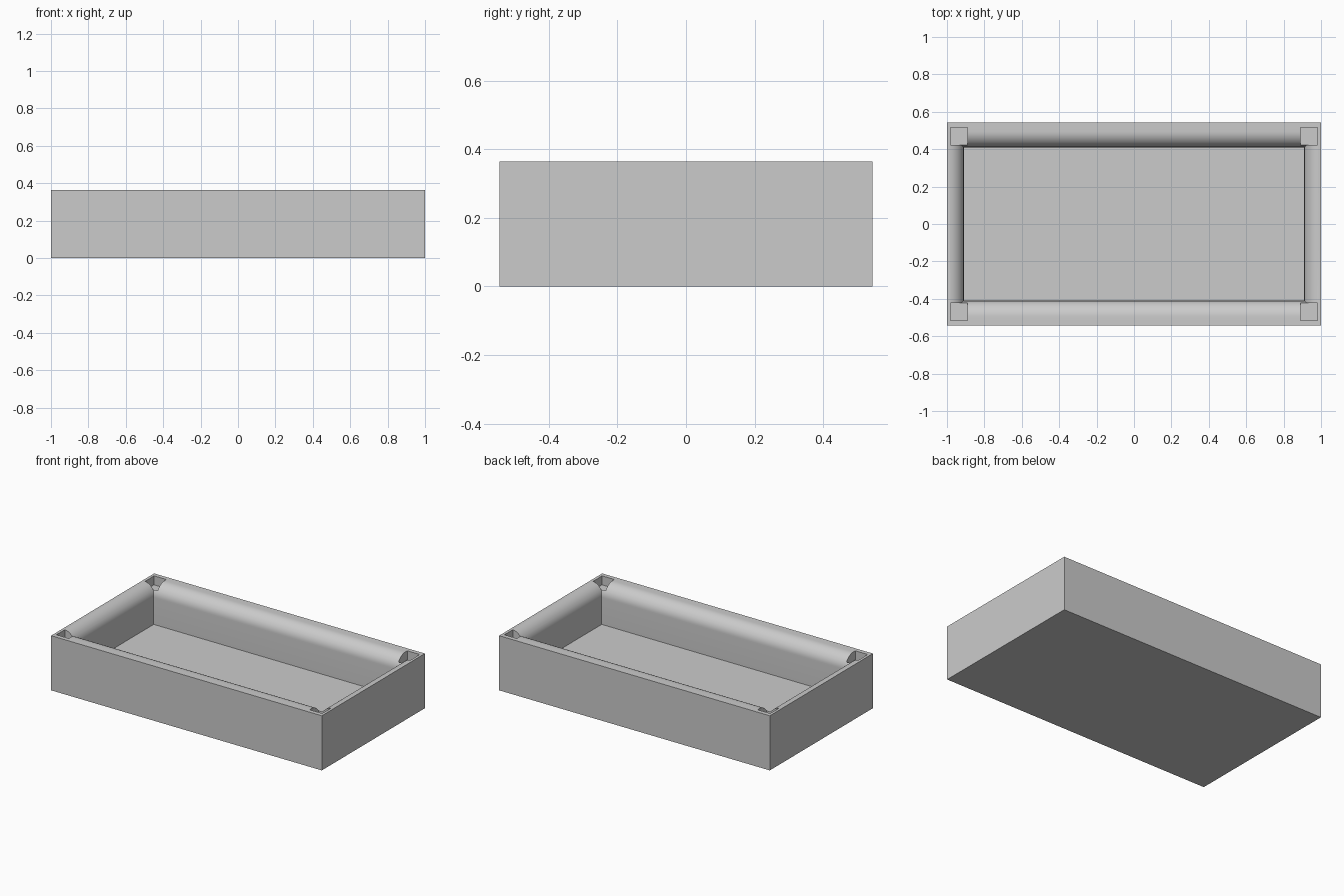
import bpy
import bmesh
import math

cube = bpy.data.objects.get("Cube")
if cube:
    bpy.data.objects.remove(cube, do_unlink=True)

# Overall sizes
HX, HY, H = 1.0, 0.544, 0.365        # outer half sizes and height
IX, IY, FLOOR = 0.91, 0.41, 0.10     # cavity half sizes and floor height
R, STEPS = 0.085, 12                 # rounding of the inner rim

grey = bpy.data.materials.new("plain grey")
grey.use_nodes = True
grey.diffuse_color = (0.6, 0.6, 0.6, 1)
grey.node_tree.nodes["Principled BSDF"].inputs["Base Color"].default_value = (0.6, 0.6, 0.6, 1)


def make_object(name, bm):
    bmesh.ops.recalc_face_normals(bm, faces=bm.faces)
    mesh = bpy.data.meshes.new(name)
    bm.to_mesh(mesh)
    bm.free()
    mesh.materials.append(grey)
    obj = bpy.data.objects.new(name, mesh)
    bpy.context.collection.objects.link(obj)
    return obj


# Tray: rectangular rings run up the outside, over the rounded rim, down to the floor
bm = bmesh.new()
profile = [(HX, HY, 0), (HX, HY, H)]
for i in range(STEPS + 1):
    a = math.pi / 2 * i / STEPS
    out = R * (1 - math.sin(a))
    profile.append((IX + out, IY + out, H - R * (1 - math.cos(a))))
profile.append((IX, IY, FLOOR))
rings = [[bm.verts.new((sx * x, sy * y, z))
          for sx, sy in ((-1, -1), (1, -1), (1, 1), (-1, 1))]
         for x, y, z in profile]
for low, high in zip(rings, rings[1:]):
    for i in range(4):
        j = (i + 1) % 4
        bm.faces.new((low[i], low[j], high[j], high[i]))
bm.faces.new(rings[0][::-1])
bm.faces.new(rings[-1])
tray = make_object("tray", bm)

# Square pockets sunk into the four corners of the rim
bm = bmesh.new()
SIZE, DEPTH, PX, PY = 0.092, 0.06, 0.936, 0.469
for sx in (-1, 1):
    for sy in (-1, 1):
        verts = bmesh.ops.create_cube(bm, size=1)["verts"]
        bmesh.ops.scale(bm, vec=(SIZE, SIZE, 2 * DEPTH), verts=verts)
        bmesh.ops.translate(bm, vec=(sx * PX, sy * PY, H), verts=verts)
cutter = make_object("corner_pocket_cutter", bm)
cutter.hide_render = True
cutter.display_type = 'WIRE'

cut = tray.modifiers.new("corner pockets", 'BOOLEAN')
cut.operation = 'DIFFERENCE'
cut.solver = 'EXACT'
cut.object = cutter

# Apply the cut, remove the helper and smooth only the rounded rim
bpy.ops.object.select_all(action='DESELECT')
tray.select_set(True)
bpy.context.view_layer.objects.active = tray
bpy.ops.object.modifier_apply(modifier=cut.name)
bpy.data.objects.remove(cutter, do_unlink=True)
bpy.ops.object.shade_smooth_by_angle(angle=math.radians(25))
